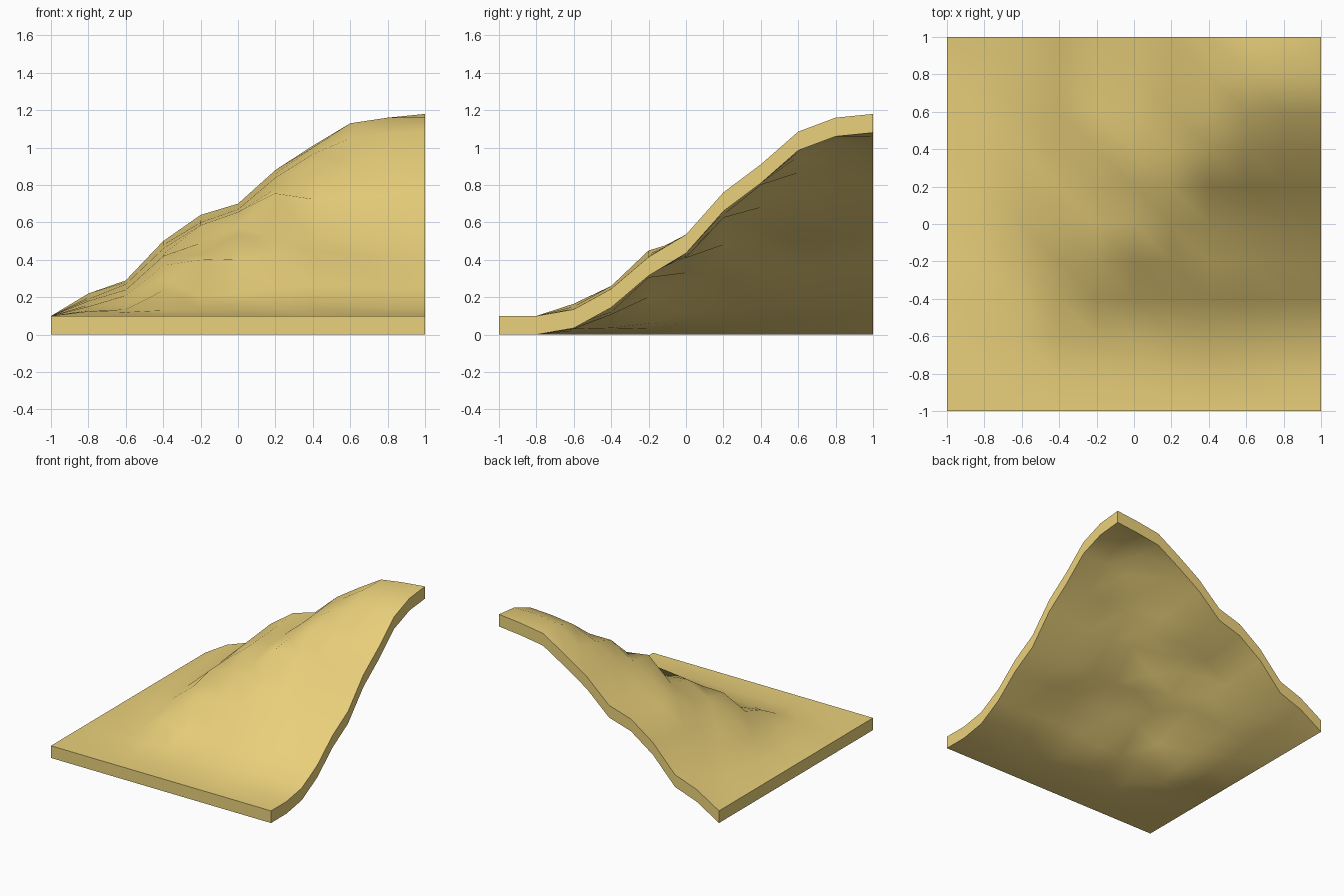
import bpy, bmesh, math

if "Cube" in bpy.data.objects:
    bpy.data.objects.remove(bpy.data.objects["Cube"])

N = 11            # grid points per side
STEP = 0.2
THICK = 0.1

# Underside heights, one row per y from -0.6 to 1.0; columns are x from -0.8 to 1.0
# (the left edge and the two front rows lie flat on the ground)
rows = [
    [0, .02, .03, .03, .04, .05, .065, .05, .04, .035],
    [.025, .035, .136, .107, .12, .15, .16, .16, .15, .145],
    [.03, .06, .20, .30, .305, .33, .35, .33, .32, .315],
    [.05, .11, .27, .33, .435, .41, .41, .42, .43, .435],
    [.06, .14, .32, .39, .48, .655, .625, .64, .65, .66],
    [.08, .15, .33, .485, .555, .68, .80, .80, .81, .81],
    [.09, .17, .36, .50, .57, .74, .865, .95, .975, .985],
    [.10, .18, .38, .51, .58, .76, .90, 1.03, 1.06, 1.06],
    [.12, .19, .40, .54, .60, .78, .91, 1.03, 1.06, 1.08],
]


def height(i, j):
    return 0 if i == 0 or j < 2 else rows[j - 2][i - 1]


bm = bmesh.new()


def sheet(offset, flip):
    """One triangulated terrain layer."""
    v = [[bm.verts.new((-1 + i * STEP, -1 + j * STEP, height(i, j) + offset))
          for i in range(N)] for j in range(N)]
    for j in range(N - 1):
        for i in range(N - 1):
            a, b, c, d = v[j][i], v[j][i + 1], v[j + 1][i + 1], v[j + 1][i]
            for tri in ((a, b, d), (b, c, d)):
                bm.faces.new(tri[::-1] if flip else tri)
    return v


def rim(v):
    """Outline of a layer, counter-clockwise."""
    e = N - 1
    return ([v[0][k] for k in range(e)] + [v[k][e] for k in range(e)]
            + [v[e][e - k] for k in range(e)] + [v[e - k][0] for k in range(e)])


# Underside, top surface and the side walls joining them
low = rim(sheet(0, True))
high = rim(sheet(THICK, False))
for k in range(len(low)):
    n = (k + 1) % len(low)
    bm.faces.new((low[k], low[n], high[n], high[k]))

mesh = bpy.data.meshes.new("hill_corner_tile")
bm.to_mesh(mesh)
bm.free()
tile = bpy.data.objects.new("hill_corner_tile", mesh)
bpy.context.collection.objects.link(tile)

# Sandy gold colour
mat = bpy.data.materials.new("sand")
mat.diffuse_color = (0.83, 0.64, 0.2, 1)
mat.use_nodes = True
mat.node_tree.nodes["Principled BSDF"].inputs["Base Color"].default_value = mat.diffuse_color
mesh.materials.append(mat)

# Smooth terrain, crisp rim
bpy.context.view_layer.objects.active = tile
tile.select_set(True)
bpy.ops.object.shade_smooth_by_angle(angle=math.radians(42))
